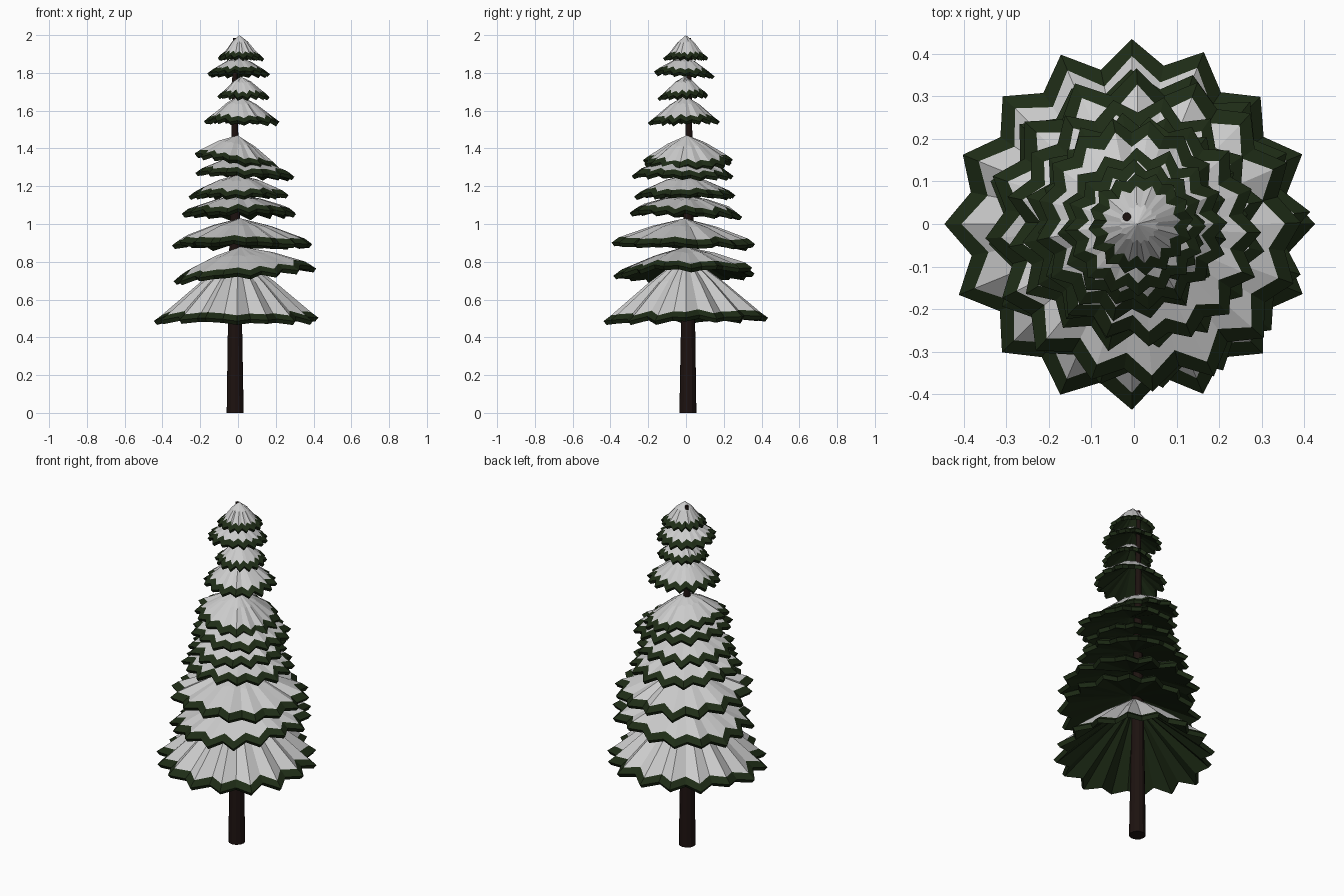
import bpy, bmesh, math, random

if "Cube" in bpy.data.objects:
    bpy.data.objects.remove(bpy.data.objects["Cube"])

random.seed(4)


def material(name, rgb):
    m = bpy.data.materials.new(name)
    m.diffuse_color = (*rgb, 1)
    m.use_nodes = True
    m.node_tree.nodes["Principled BSDF"].inputs["Base Color"].default_value = m.diffuse_color
    return m


snow = material("snow", (0.8, 0.8, 0.8))
green = material("needles", (0.013, 0.025, 0.008))
bark = material("bark", (0.012, 0.006, 0.005))


def finish(name, bm, mats):
    bmesh.ops.recalc_face_normals(bm, faces=bm.faces)
    me = bpy.data.meshes.new(name)
    bm.to_mesh(me)
    bm.free()
    for m in mats:
        me.materials.append(m)
    ob = bpy.data.objects.new(name, me)
    bpy.context.collection.objects.link(ob)
    return ob


def tier(name, x0, x1, y0, y1, apex, zl, zr, zf, zb, phase, points=16):
    """Pleated star-shaped cone: snowy top, green rim band and underside."""
    cx, cy = (x0 + x1) / 2, (y0 + y1) / 2
    rx, ry = (x1 - x0) / 2, (y1 - y0) / 2
    r = (rx + ry) / 2
    zc = (zl + zr + zf + zb) / 4
    band = 0.025 + 0.035 * r
    n = points * 2
    bm = bmesh.new()
    top = bm.verts.new((cx * 0.5, cy * 0.5, apex))
    under = bm.verts.new((cx * 0.5, cy * 0.5, apex - band * 0.8))
    jit = [random.uniform(-0.02, 0.02) for _ in range(n)]
    jit_z = [random.uniform(-0.03, 0.03) * r + (0.007 if i % 2 else -0.007)
             for i in range(n)]

    def ring(inset, dz):
        out = []
        for i in range(n):
            a = phase + math.tau * i / n
            k = (0.87 if i % 2 else 1.0) + jit[i] - inset / r
            u, v = math.cos(a) * k, math.sin(a) * k
            z = zc + u * (zr - zl) / 2 + v * (zb - zf) / 2 + dz + jit_z[i]
            out.append(bm.verts.new((cx + rx * u, cy + ry * v, z)))
        return out

    edge = ring(band, band * 0.75)
    rim = ring(0, 0)
    low = ring(band * 0.4, -band * 0.5)
    # slightly domed snow: a ring halfway, raised a little
    mid = [bm.verts.new((top.co + e.co) / 2) for e in edge]
    for v in mid:
        v.co.z += 0.01
    for i in range(n):
        j = (i + 1) % n
        bm.faces.new((top, mid[i], mid[j])).material_index = 0
        bm.faces.new((mid[i], edge[i], edge[j], mid[j])).material_index = 0
        bm.faces.new((edge[i], rim[i], rim[j], edge[j])).material_index = 1
        bm.faces.new((rim[i], low[i], low[j], rim[j])).material_index = 1
        bm.faces.new((low[i], under, low[j])).material_index = 1
    return finish(name, bm, [snow, green])


# x min/max, y min/max, apex z, rim z at left/right/front/back, rotation
tiers = [
    (-.44, .43, -.43, .43, .84, .505, .50, .495, .51, 0),
    (-.35, .41, -.39, .37, .88, .715, .785, .73, .75, .1),
    (-.35, .40, -.39, .36, 1.03, .90, .89, .90, .89, .05),
    (-.30, .31, -.30, .30, 1.15, 1.055, 1.055, 1.075, 1.055, .18),
    (-.26, .27, -.28, .26, 1.26, 1.155, 1.155, 1.155, 1.155, .12),
    (-.23, .30, -.29, .25, 1.36, 1.28, 1.26, 1.265, 1.26, .0),
    (-.23, .22, -.23, .25, 1.47, 1.375, 1.30, 1.335, 1.335, .2),
    (-.18, .22, -.20, .18, 1.68, 1.555, 1.545, 1.545, 1.555, .07),
    (-.11, .17, -.15, .12, 1.78, 1.685, 1.68, 1.675, 1.69, .15),
    (-.16, .17, -.17, .15, 1.88, 1.80, 1.80, 1.81, 1.79, .03),
    (-.11, .14, -.12, .12, 2.0, 1.89, 1.885, 1.885, 1.885, .1),
]
for i, t in enumerate(tiers):
    tier(f"branch_tier_{i + 1}", *t)

# Tapered trunk, just reaching through the tip
bm = bmesh.new()
rings = []
for z, r, x, y in [(0, .045, -.015, .01), (.5, .037, -.016, .011),
                   (1.5, .018, -.017, .015), (1.985, .010, -.017, .017)]:
    rings.append([bm.verts.new((x + r * math.cos(math.tau * k / 12),
                                y + r * math.sin(math.tau * k / 12), z))
                  for k in range(12)])
for a, b in zip(rings, rings[1:]):
    for k in range(12):
        j = (k + 1) % 12
        bm.faces.new((a[k], a[j], b[j], b[k]))
bm.faces.new(rings[0])
bm.faces.new(rings[-1])
finish("trunk", bm, [bark])
